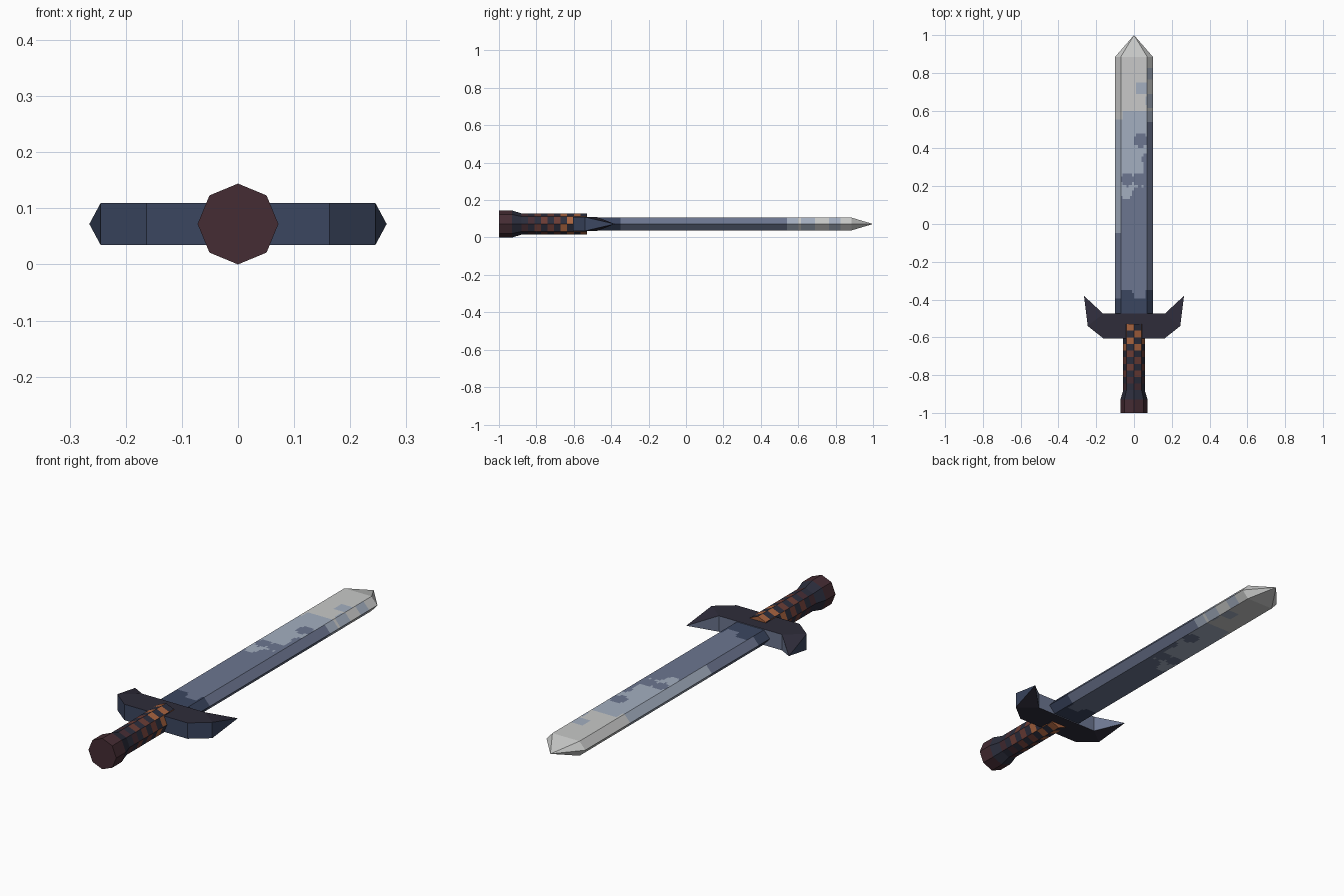
import bpy, bmesh, math

if "Cube" in bpy.data.objects:
    bpy.data.objects.remove(bpy.data.objects["Cube"])

ZC = 0.072  # height of the sword's long axis


def lin(c):
    c /= 255
    return c / 12.92 if c <= 0.04045 else ((c + 0.055) / 1.055) ** 2.4


def material(name, code):
    m = bpy.data.materials.new(name)
    m.diffuse_color = [lin(int(code[i:i + 2], 16)) for i in (0, 2, 4)] + [1]
    m.use_nodes = True
    m.node_tree.nodes["Principled BSDF"].inputs["Base Color"].default_value = m.diffuse_color
    return m


MATS = [material(n, c) for n, c in (
    ("pale steel", "c8c9c8"), ("light blue steel", "a4afc0"),
    ("slate steel", "6c7690"), ("navy steel", "3b4660"),
    ("guard dark", "2e2c3a"), ("maroon", "452c33"),
    ("brown leather", "6b3c35"), ("orange leather", "a8633f"),
    ("grip navy", "2b2d3c"))]
PALE, LIGHT, SLATE, NAVY, GUARD, MAROON, BROWN, ORANGE, GRIP = range(9)


def finish(name, bm, rule):
    """Colour faces by rule(center, normal) and make the object."""
    bmesh.ops.recalc_face_normals(bm, faces=bm.faces)
    for f in bm.faces:
        f.material_index = rule(f.calc_center_median(), f.normal)
    me = bpy.data.meshes.new(name)
    bm.to_mesh(me)
    bm.free()
    for m in MATS:
        me.materials.append(m)
    ob = bpy.data.objects.new(name, me)
    bpy.context.collection.objects.link(ob)


def loft(rings):
    """Skin closed rings along y; a one-point ring makes a tip."""
    bm = bmesh.new()
    vs = [[bm.verts.new(p) for p in r] for r in rings]
    for a, b in zip(vs, vs[1:]):
        n = len(a)
        for i in range(n):
            j = (i + 1) % n
            bm.faces.new((a[i], a[j], b[0]) if len(b) == 1 else (a[i], a[j], b[j], b[i]))
    bm.faces.new(vs[0])
    if len(vs[-1]) > 2:
        bm.faces.new(vs[-1])
    return bm


# Blade: flat hexagonal section, finely divided for the painted patches
BLOBS = ((0.04, 0.72, 0.035, LIGHT), (0.095, 0.80, 0.03, LIGHT),
         (0.09, 0.65, 0.035, LIGHT), (-0.03, 0.57, 0.035, LIGHT),
         (0.035, 0.445, 0.036, SLATE), (-0.035, 0.235, 0.036, SLATE),
         (0.03, 0.235, 0.036, SLATE), (0.08, 0.34, 0.04, SLATE),
         (-0.04, 0.165, 0.035, LIGHT), (-0.04, -0.38, 0.038, NAVY),
         (0.09, -0.38, 0.035, NAVY))


def blade_rule(c, n):
    x, y = c.x, c.y
    for bx, by, r, tone in BLOBS:
        if (x - bx) ** 2 + (y - by) ** 2 < r * r:
            return tone
    if y > (0.55 if x < 0 else 0.6):
        return PALE
    start = -0.05 if x < -0.07 else 0.17 if x < 0 else 0.2 if x < 0.05 else 0.36 if x < 0.07 else 0.54
    if y > start:
        return LIGHT
    return SLATE if y > -0.4 else NAVY


flat = [-0.07 + 0.01 * i for i in range(15)]
section = ([(-0.1, ZC)] + [(x, ZC + 0.034) for x in flat]
           + [(0.1, ZC)] + [(x, ZC - 0.034) for x in reversed(flat)])
ROWS = 92
rings = [[(x, -0.5 + 1.385 * i / ROWS, z) for x, z in section] for i in range(ROWS + 1)]
finish("blade", loft(rings + [[(0, 1.0, ZC)]]), blade_rule)

# Guard: bar with swept arms, each ending in a single point
bm = bmesh.new()
outline = [(0.163, -0.475), (0.163, -0.605), (0.245, -0.54)]
v = {}
for s in (-1, 1):
    for k, (x, y) in enumerate(outline):
        for t in (-1, 1):
            v[s, k, t] = bm.verts.new((s * x, y, ZC + t * 0.037))
for s in (-1, 1):
    tip = bm.verts.new((s * 0.265, -0.38, ZC))
    for t in (-1, 1):
        bm.faces.new([v[s, k, t] for k in range(3)])
        bm.faces.new((v[s, 0, t], v[s, 2, t], tip))
    bm.faces.new((v[s, 1, -1], v[s, 2, -1], v[s, 2, 1], v[s, 1, 1]))
    for k in (0, 2):
        bm.faces.new((v[s, k, -1], v[s, k, 1], tip))
for t in (-1, 1):
    bm.faces.new((v[-1, 0, t], v[-1, 1, t], v[1, 1, t], v[1, 0, t]))
for k in (0, 1):
    bm.faces.new((v[-1, k, -1], v[1, k, -1], v[1, k, 1], v[-1, k, 1]))
finish("guard", bm, lambda c, n: GUARD if abs(n.z) > 0.6 else
       SLATE if n.y > 0.3 else NAVY)


def octagon(y, r):
    return [(r * math.sin(a), y, ZC + r * math.cos(a))
            for a in (i * math.pi / 4 for i in range(8))]


# Grip: eight-sided, with a checker of leather wraps
G0, G1, N = -0.88, -0.53, 10


def grip_rule(c, n):
    row = int((c.y - G0) / (G1 - G0) * N)
    side = int((math.atan2(n.x, n.z) % math.tau) / (math.pi / 4))
    if (row + side) % 2:
        return GRIP
    return MAROON if row < 2 else BROWN if row < 6 else ORANGE


finish("grip", loft([octagon(G0 + (G1 - G0) * i / N, 0.057) for i in range(N + 1)]), grip_rule)

# Pommel: flared collar and maroon end
finish("pommel", loft([octagon(-1, 0.072), octagon(-0.93, 0.072), octagon(G0, 0.057)]),
       lambda c, n: MAROON if c.y < -0.93 else GRIP)
